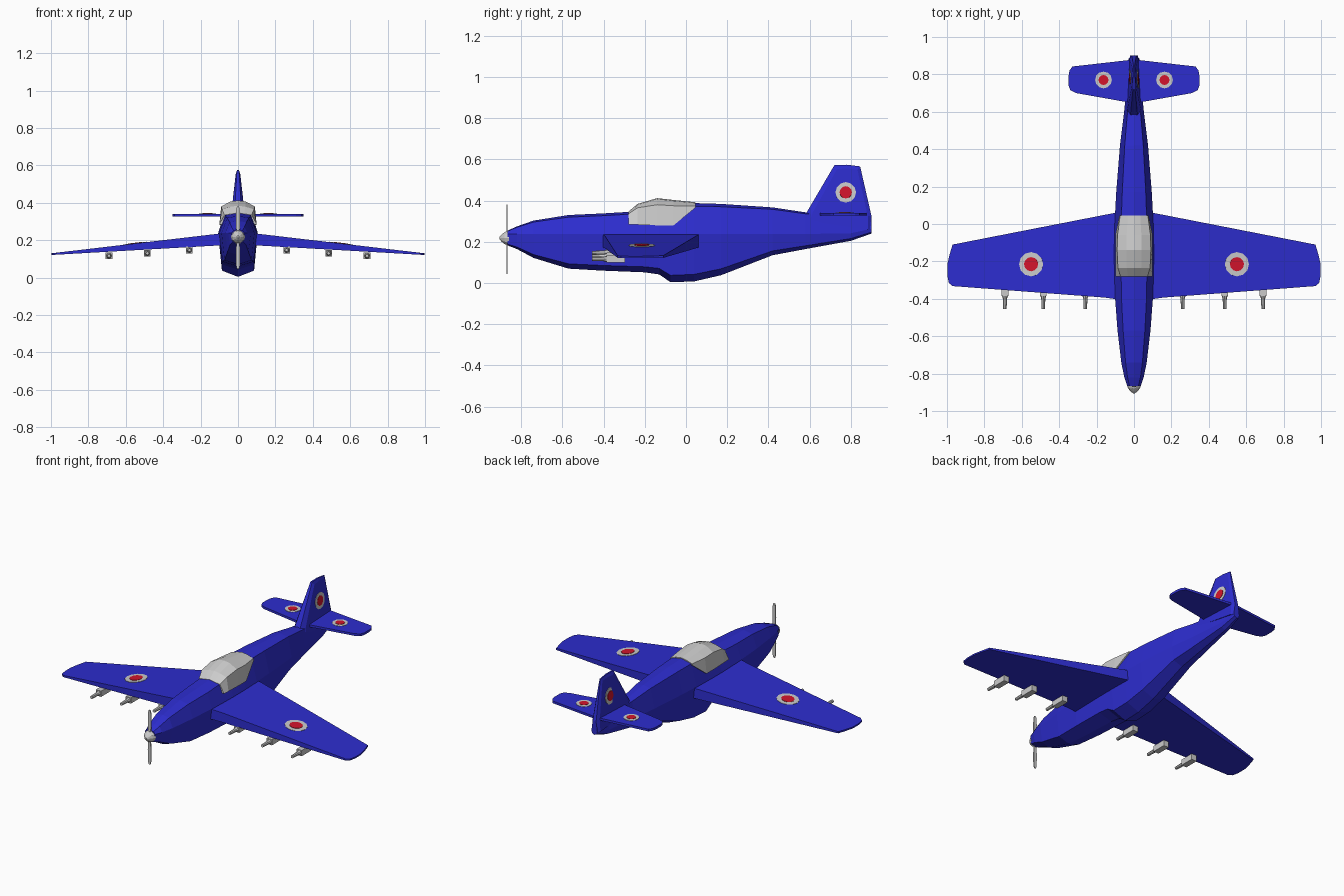
import bpy, bmesh, math
from mathutils import Vector

if "Cube" in bpy.data.objects:
    bpy.data.objects.remove(bpy.data.objects["Cube"])


def material(name, rgb):
    m = bpy.data.materials.new(name)
    m.diffuse_color = (*rgb, 1)
    m.use_nodes = True
    m.node_tree.nodes["Principled BSDF"].inputs["Base Color"].default_value = m.diffuse_color
    return m


BLUE = material("blue_paint", (0.026, 0.026, 0.62))
GREY = material("light_grey", (0.6, 0.6, 0.6))
RED = material("red_paint", (0.65, 0.007, 0.025))


def make(name, verts, faces, mat):
    bm = bmesh.new()
    vs = [bm.verts.new(v) for v in verts]
    for f in faces:
        bm.faces.new([vs[i] for i in f])
    bmesh.ops.recalc_face_normals(bm, faces=bm.faces)
    me = bpy.data.meshes.new(name)
    bm.to_mesh(me)
    bm.free()
    me.materials.append(mat)
    ob = bpy.data.objects.new(name, me)
    bpy.context.collection.objects.link(ob)
    return ob


def loft(name, rings, mat):
    """Skin a list of equal-sized point rings and cap both ends."""
    n = len(rings[0])
    verts = [p for r in rings for p in r]
    faces = [tuple(range(n)), tuple(range(len(verts) - n, len(verts)))]
    for k in range(len(rings) - 1):
        for i in range(n):
            j = (i + 1) % n
            faces.append((k * n + i, k * n + j, (k + 1) * n + j, (k + 1) * n + i))
    return make(name, verts, faces, mat)


def mirrored(half):
    """Close a half section running from bottom centre to top centre."""
    return half + [(-x, y, z) for x, y, z in reversed(half) if x > 0]


def box(name, x, y0, y1, z, hx, hz, mat):
    return loft(name, [[(x - hx, y, z - hz), (x + hx, y, z - hz),
                        (x + hx, y, z + hz), (x - hx, y, z + hz)] for y in (y0, y1)], mat)


# fuselage: y, half width, bottom z, top z
stations = [(-0.865, 0.036, 0.182, 0.255), (-0.82, 0.052, 0.165, 0.275),
            (-0.74, 0.068, 0.122, 0.303), (-0.57, 0.088, 0.07, 0.33),
            (-0.4, 0.101, 0.06, 0.338), (-0.2, 0.106, 0.052, 0.35),
            (-0.13, 0.106, 0.042, 0.365), (-0.075, 0.105, 0.004, 0.375),
            (0.04, 0.102, 0.008, 0.388), (0.17, 0.095, 0.038, 0.384),
            (0.42, 0.075, 0.135, 0.367), (0.58, 0.055, 0.165, 0.343),
            (0.8, 0.032, 0.205, 0.327), (0.9, 0.02, 0.24, 0.318)]
rings = []
for y, w, zb, zt in stations:
    h = zt - zb
    mid = max(0.238, zb + 0.3 * h)
    rings.append(mirrored([(0, y, zb), (0.82 * w, y, zb + 0.09 * h), (w, y, mid),
                           (0.66 * w, y, zt - 0.04 * h), (0, y, zt)]))
loft("fuselage", rings, BLUE)

# canopy: y, side bottom z, shoulder z, top z, shoulder half width
rings = []
for y, zb, zs, zt, w in [(-0.28, 0.285, 0.335, 0.346, 0.072),
                         (-0.235, 0.283, 0.365, 0.384, 0.086),
                         (-0.14, 0.28, 0.38, 0.412, 0.09),
                         (-0.06, 0.28, 0.375, 0.403, 0.088),
                         (0.045, 0.365, 0.374, 0.392, 0.074)]:
    low = 0.1 if zb < 0.3 else 0.078
    rings.append(mirrored([(0, y, zb), (low, y, zb), (w, y, zs), (0.45 * w, y, zt - 0.005), (0, y, zt)]))
loft("canopy", rings, GREY)

# spinner and two-blade propeller
rings = [[(r * math.cos(a), y, 0.218 + r * math.sin(a)) for a in [i * math.tau / 10 for i in range(10)]]
         for y, r in [(-0.86, 0.038), (-0.88, 0.031), (-0.895, 0.018), (-0.905, 0.006)]]
loft("spinner", rings, GREY)
for name, s in (("upper_blade", 1), ("lower_blade", -1)):
    rings = [[(-w, -0.871, 0.213 + s * d), (w, -0.871, 0.213 + s * d),
              (w, -0.865, 0.213 + s * d), (-w, -0.865, 0.213 + s * d)]
             for d, w in [(0, 0.007), (0.08, 0.011), (0.15, 0.01), (0.168, 0.005)]]
    loft(name, rings, GREY)


def wing_top(x):
    return 0.235 - (abs(x) - 0.1) * 0.117


def wing_bottom(x):
    return 0.172 - (abs(x) - 0.1) * 0.057


def slab(name, outline, top, bottom, side):
    return loft(name, [[(side * x, y, f(x)) for x, y in outline] for f in (bottom, top)], BLUE)


def disc(name, centre, u, v, r, lift, mat):
    """Thin painted disc spanned by directions u and v."""
    c, u, v = Vector(centre), Vector(u).normalized(), Vector(v).normalized()
    n = u.cross(v).normalized()
    ring = [r * (u * math.cos(a) + v * math.sin(a)) for a in [i * math.tau / 12 for i in range(12)]]
    loft(name, [[c + n * h + p for p in ring] for h in (-0.001, lift)], mat)


def roundel(name, c, u, v, r, r_red):
    disc(name + "_ring", c, u, v, r, 0.002, GREY)
    disc(name + "_centre", c, u, v, r_red, 0.004, RED)


wing = [(0.04, 0.07), (0.1, 0.06), (0.97, -0.11), (0.985, -0.16), (0.998, -0.215),
        (0.998, -0.275), (0.99, -0.315), (0.97, -0.332), (0.16, -0.393), (0.04, -0.41)]
tail = [(0.0, 0.88), (0.03, 0.876), (0.33, 0.842), (0.345, 0.82), (0.35, 0.79),
        (0.35, 0.74), (0.34, 0.715), (0.31, 0.7), (0.04, 0.652), (0.0, 0.645)]
for label, s in (("left", -1), ("right", 1)):
    # wings and tailplanes
    slab(label + "_wing", wing, wing_top, wing_bottom, s)
    slab(label + "_tailplane", tail, lambda x: 0.341, lambda x: 0.327, s)
    roundel(label + "_wing_roundel", (s * 0.55, -0.215, wing_top(0.55)),
            (1, 0, -0.117 * s), (0, 1, 0), 0.065, 0.038)
    roundel(label + "_tail_roundel", (s * 0.163, 0.77, 0.341), (1, 0, 0), (0, 1, 0), 0.045, 0.027)
    # guns under the wing
    for i, (x, z) in enumerate([(0.26, 0.147), (0.485, 0.13), (0.69, 0.117)]):
        box(f"{label}_gun_body_{i}", s * x, -0.385, -0.295, z, 0.018, 0.018, GREY)
        loft(f"{label}_gun_barrel_{i}",
             [[(s * x + r * math.cos(a), y, z + r * math.sin(a))
               for a in [k * math.tau / 8 for k in range(8)]]
              for y, r in [(-0.455, 0.009), (-0.4, 0.011), (-0.383, 0.016)]], GREY)


# fin with bevelled edges
def fin_half(y, z):
    return 0.037 - 0.085 * (z - 0.34) - 0.05 * (y - 0.6)


outer = [(0.56, 0.3), (0.585, 0.342), (0.72, 0.572), (0.78, 0.574), (0.845, 0.566), (0.9, 0.325), (0.9, 0.26)]
inner = [(0.6, 0.3), (0.615, 0.342), (0.733, 0.553), (0.78, 0.556), (0.832, 0.55), (0.882, 0.325), (0.882, 0.26)]
loft("fin", [[(s * k * fin_half(y, z), y, z) for y, z in pts]
             for s, k, pts in ((-1, 1, inner), (-1, 0.5, outer), (1, 0.5, outer), (1, 1, inner))], BLUE)
for label, s in (("left", -1), ("right", 1)):
    roundel(label + "_fin_roundel", (s * fin_half(0.775, 0.44), 0.775, 0.44),
            (-0.05 * s, s, 0), (-0.085 * s, 0, 1), 0.05, 0.03)
